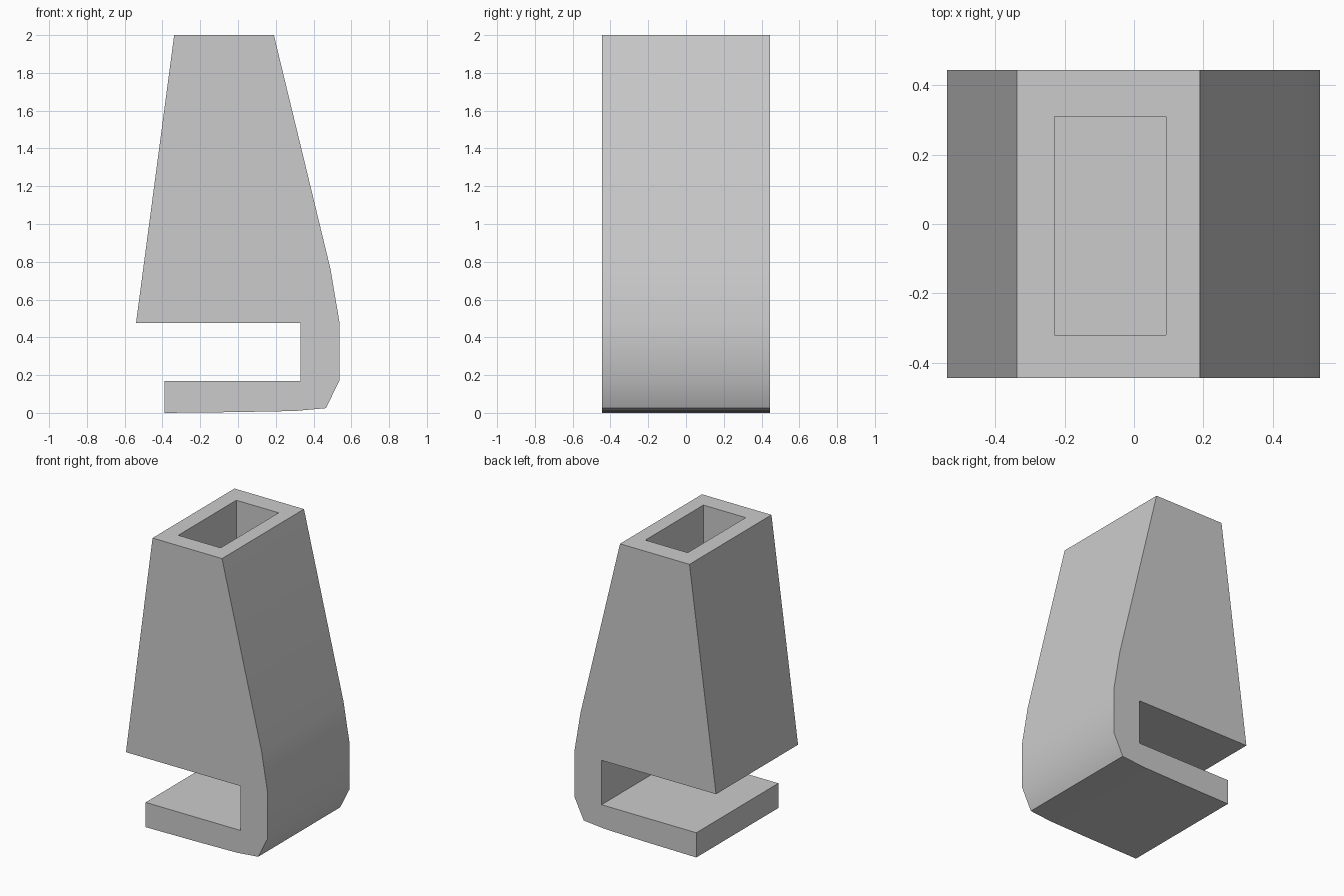
import bpy
import bmesh
import math
from mathutils import Matrix, Vector

if "Cube" in bpy.data.objects:
    bpy.data.objects.remove(bpy.data.objects["Cube"], do_unlink=True)

HALF_DEPTH = 0.445
POCKET_FLOOR = 0.7

grey = bpy.data.materials.new("plain grey")
grey.use_nodes = True
colour = (0.6, 0.6, 0.6, 1)
grey.diffuse_color = colour
grey.node_tree.nodes["Principled BSDF"].inputs["Base Color"].default_value = colour


def add_object(name, bm):
    bmesh.ops.recalc_face_normals(bm, faces=bm.faces)
    mesh = bpy.data.meshes.new(name)
    bm.to_mesh(mesh)
    bm.free()
    mesh.materials.append(grey)
    obj = bpy.data.objects.new(name, mesh)
    bpy.context.collection.objects.link(obj)
    return obj


# Tapered clip body: side profile with the slot, extruded front to back
profile = [
    (-0.39, 0), (-0.02, 0.004), (0.30, 0.01), (0.465, 0.025),
    (0.537, 0.17), (0.537, 0.48), (0.49, 0.76), (0.19, 2),
    (-0.338, 2), (-0.54, 0.475), (0.33, 0.475), (0.33, 0.17), (-0.39, 0.17),
]
bm = bmesh.new()
face = bm.faces.new([bm.verts.new((x, -HALF_DEPTH, z)) for x, z in profile])
extruded = bmesh.ops.extrude_face_region(bm, geom=[face], use_keep_orig=True)
verts = [g for g in extruded["geom"] if isinstance(g, bmesh.types.BMVert)]
bmesh.ops.translate(bm, verts=verts, vec=(0, 2 * HALF_DEPTH, 0))
body = add_object("clip_body", bm)

# Straight-walled rectangular pocket sunk into the top
low, high = Vector((-0.23, -0.32, POCKET_FLOOR)), Vector((0.092, 0.31, 2.2))
bm = bmesh.new()
bmesh.ops.create_cube(
    bm, size=1,
    matrix=Matrix.Translation((low + high) / 2) @ Matrix.Diagonal((*(high - low), 1)))
cutter = add_object("pocket_cutter", bm)
cutter.hide_render = True

cut = body.modifiers.new("pocket", "BOOLEAN")
cut.operation = "DIFFERENCE"
cut.solver = "EXACT"
cut.object = cutter

bpy.ops.object.select_all(action="DESELECT")
body.select_set(True)
bpy.context.view_layer.objects.active = body
bpy.ops.object.modifier_apply(modifier=cut.name)
bpy.data.objects.remove(cutter, do_unlink=True)

# Soft shading over the curved back, crisp corners elsewhere
bpy.ops.object.shade_smooth_by_angle(angle=math.radians(30))
